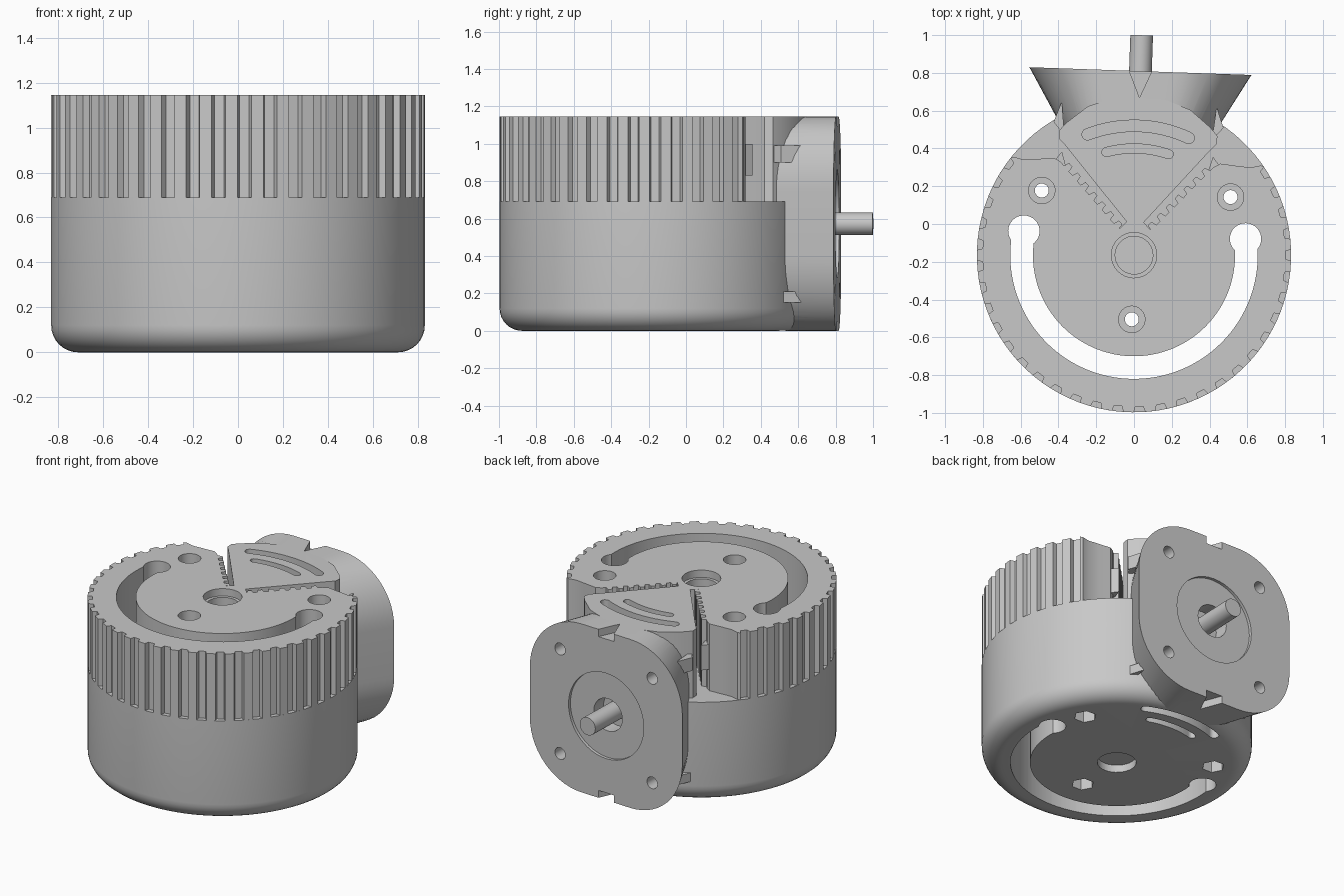
import bpy, bmesh
from math import sin, cos, pi, radians
from mathutils import Matrix, Vector

if "Cube" in bpy.data.objects:
    bpy.data.objects.remove(bpy.data.objects["Cube"], do_unlink=True)

R, SHELF, TOP = 0.832, 0.69, 1.145     # drum radius, shelf height, full height
MID = TOP / 2                          # motor axis height
PLATE = 0.975                          # mounting plate distance from drum axis

grey = bpy.data.materials.new("plain grey")
grey.use_nodes = True
grey.diffuse_color = (0.578, 0.578, 0.578, 1)
grey.node_tree.nodes["Principled BSDF"].inputs["Base Color"].default_value = grey.diffuse_color


def to_object(name, bm):
    bmesh.ops.recalc_face_normals(bm, faces=bm.faces)
    mesh = bpy.data.meshes.new(name)
    bm.to_mesh(mesh)
    bm.free()
    mesh.materials.append(grey)
    obj = bpy.data.objects.new(name, mesh)
    bpy.context.collection.objects.link(obj)
    return obj


def prism(name, outline, lo, hi, along_y=False):
    """Extrude an outline along z, or along y when it is drawn in x and z."""
    bm = bmesh.new()
    if along_y:
        lo, hi = -hi, -lo
    face = bm.faces.new([bm.verts.new((x, y, lo)) for x, y in outline])
    new = bmesh.ops.extrude_face_region(bm, geom=[face])["geom"]
    bmesh.ops.translate(bm, vec=(0, 0, hi - lo),
                        verts=[v for v in new if isinstance(v, bmesh.types.BMVert)])
    if along_y:
        bmesh.ops.rotate(bm, matrix=Matrix.Rotation(pi / 2, 3, 'X'), verts=bm.verts)
    return to_object(name, bm)


def arc(cx, cy, r, a0, a1, n):
    """Points on an arc, angles in degrees."""
    return [(cx + r * cos(radians(a0 + (a1 - a0) * i / n)),
             cy + r * sin(radians(a0 + (a1 - a0) * i / n))) for i in range(n + 1)]


def circle(cx, cy, r, n=32):
    return arc(cx, cy, r, 0, 360, n)[:-1]


def arc_slot(r, half, a0, a1, n):
    """Curved slot with round ends around the drum axis."""
    (ex, ey), (sx, sy) = arc(0, 0, r, a1, a0, 1)
    return (arc(0, 0, r + half, a0, a1, n) + arc(ex, ey, half, a1, a1 + 180, 8)[1:-1]
            + arc(0, 0, r - half, a1, a0, n) + arc(sx, sy, half, a0 + 180, a0 + 360, 8)[1:-1])


def mirrored(half):
    return half + [(-x, y) for x, y in reversed(half)]


def cut(obj, cutters):
    for cutter in cutters:
        cutter.hide_render = True
        mod = obj.modifiers.new("cut", 'BOOLEAN')
        mod.object, mod.operation, mod.solver = cutter, 'DIFFERENCE', 'EXACT'
    bpy.context.view_layer.update()
    done = obj.evaluated_get(bpy.context.evaluated_depsgraph_get())
    mesh = bpy.data.meshes.new_from_object(done)
    obj.modifiers.clear()
    obj.data = mesh


# Lower drum: turned profile with a rounded bottom edge
bm = bmesh.new()
profile = [(0, 0)] + arc(R - 0.12, 0.12, 0.12, -90, 0, 8) + [(R, SHELF), (0, SHELF)]
verts = [bm.verts.new((x, 0, z)) for x, z in profile]
edges = [bm.edges.new(pair) for pair in zip(verts, verts[1:])]
bmesh.ops.spin(bm, geom=verts + edges, cent=(0, 0, 0), axis=(0, 0, 1), angle=2 * pi, steps=96)
bmesh.ops.remove_doubles(bm, verts=bm.verts, dist=0.0001)
lower_drum = to_object("lower_drum", bm)

# Upper drum: ribbed rim, toothed V gap and central wedge in one outline
half = []
for k in range(16):
    mid = -86 + 8 * k
    for off, r in ((-2.1, R), (-1.5, R - 0.03), (1.5, R - 0.03), (2.1, R)):
        half += arc(0, 0, r, mid + off, mid + off, 1)[:1]
half += [(0.655, 0.498), (0.60, 0.485), (0.52, 0.492), (0.44, 0.50)]
start, end = Vector((0.405, 0.48)), Vector((0.085, 0.135))
step = (end - start) / 7
inward = Vector((-step.y, step.x)).normalized() * -0.03
for k in range(7):
    a = start + step * k
    half += [tuple(p) for p in (a, a + step * 0.4, a + step * 0.5 + inward, a + step * 0.9 + inward)]
half += [tuple(end), (0.045, 0.175), (0.385, 0.57), (0.415, 0.60), (0.42, 0.645),
         (0.38, 0.69), (0.27, 0.78), (0.13, 0.83)]
upper_drum = prism("upper_drum", mirrored(half), SHELF, TOP)

# Motor mount: rounded square plate that narrows smoothly towards the drum
cr, w = 0.40, 0.588
corners = ((1, 1, 0), (-1, 1, 90), (-1, -1, 180), (1, -1, 270))
plate = [p for sx, sy, a in corners
         for p in arc(sx * (w - cr), MID + sy * (MID - cr), cr, a, a + 90, 14)]
motor_mount = prism("motor_mount", plate, 0.62, PLATE, True)
for v in motor_mount.data.vertices:
    if v.co.y < 0.7:
        v.co.x *= 0.38 / w

# Cutters through the whole drum: curved slot, bulb ends, hub and bolt holes
bolts = [(-0.5, 0.325), (0.5, 0.325), (0, -0.34)]
ring = arc(0, 0, 0.655, -190, 10, 64) + arc(0, 0, 0.535, 10, -190, 64)
through = [prism("slot_cut", ring, -0.1, 1.3), prism("hub_cut", circle(0, 0, 0.10), -0.1, 1.3)]
through += [prism("bulb_cut", circle(s * 0.587, 0.107, 0.083), -0.1, 1.3) for s in (-1, 1)]
through += [prism("bolt_cut", circle(x, y, 0.037, 24), -0.1, 1.3) for x, y in bolts]

# Counterbores above, hexagonal nut pockets below
top_cuts = [prism("bore_cut", circle(x, y, 0.07), TOP - 0.2, 1.3) for x, y in bolts]
low_cuts = [prism("nut_cut", circle(x, y, 0.07, 6), -0.1, 0.12) for x, y in bolts]
top_cuts.append(prism("hub_rim_cut", circle(0, 0, 0.12), TOP - 0.05, 1.3))
low_cuts.append(prism("hub_rim_cut", circle(0, 0, 0.12), -0.1, 0.05))

# Narrow curved slits over and under the motor
slits = [arc_slot(0.685, 0.03, 67, 113, 16), arc_slot(0.565, 0.024, 73, 107, 12)]
top_slits = [prism("slit_cut", s, TOP - 0.15, 1.3) for s in slits]
low_slits = [prism("slit_cut", s, -0.1, 0.15) for s in slits]

# Plate face: recess, shaft opening, screw holes and edge notches
face_cuts = [prism("recess_cut", circle(0, MID, 0.29, 48), PLATE - 0.02, 1.1, True),
             prism("opening_cut", circle(0, MID, 0.11), PLATE - 0.12, 1.1, True)]
face_cuts += [prism("screw_cut", circle(sx * 0.355, MID + sy * 0.355, 0.04, 24), 0.85, 1.1, True)
              for sx, sy, a in corners]
notch = [(0.07, 1.0), (-0.07, 1.0), (0, 0.835)]
face_cuts += [prism("notch_cut", notch, lo, hi) for lo, hi in ((-0.1, 0.05), (TOP - 0.05, 1.3))]

cut(lower_drum, through + low_cuts + low_slits)
cut(upper_drum, through + top_cuts + top_slits)
cut(motor_mount, top_slits[:1] + low_slits[:1] + face_cuts)
for cutter in through + top_cuts + low_cuts + top_slits + low_slits + face_cuts:
    bpy.data.objects.remove(cutter, do_unlink=True)

# Shaft
parts = [lower_drum, upper_drum, motor_mount,
         prism("motor_shaft", circle(0, MID, 0.06), 0.7, 1.165, True)]

# Small latch fins beside the wedge
for side, s in (("left", 1), ("right", -1)):
    fin = [(s * 0.39, 0.62), (s * 0.45, 0.69), (s * 0.41, 0.80)]
    catch = [(s * 0.375, 0.45), (s * 0.40, 0.535), (s * 0.435, 0.49)]
    parts += [prism(side + "_upper_fin", fin, 0.90, 0.99),
              prism(side + "_lower_fin", fin, 0.15, 0.21),
              prism(side + "_catch", catch, 0.83, 1.0)]

# Shade and place everything with its slight turn
placement = Matrix.Translation((0, -0.165, 0)) @ Matrix.Rotation(radians(-2), 4, 'Z')
bpy.ops.object.select_all(action='DESELECT')
for obj in parts:
    obj.matrix_world = placement
    obj.select_set(True)
bpy.context.view_layer.objects.active = lower_drum
bpy.ops.object.shade_smooth_by_angle(angle=radians(25))
